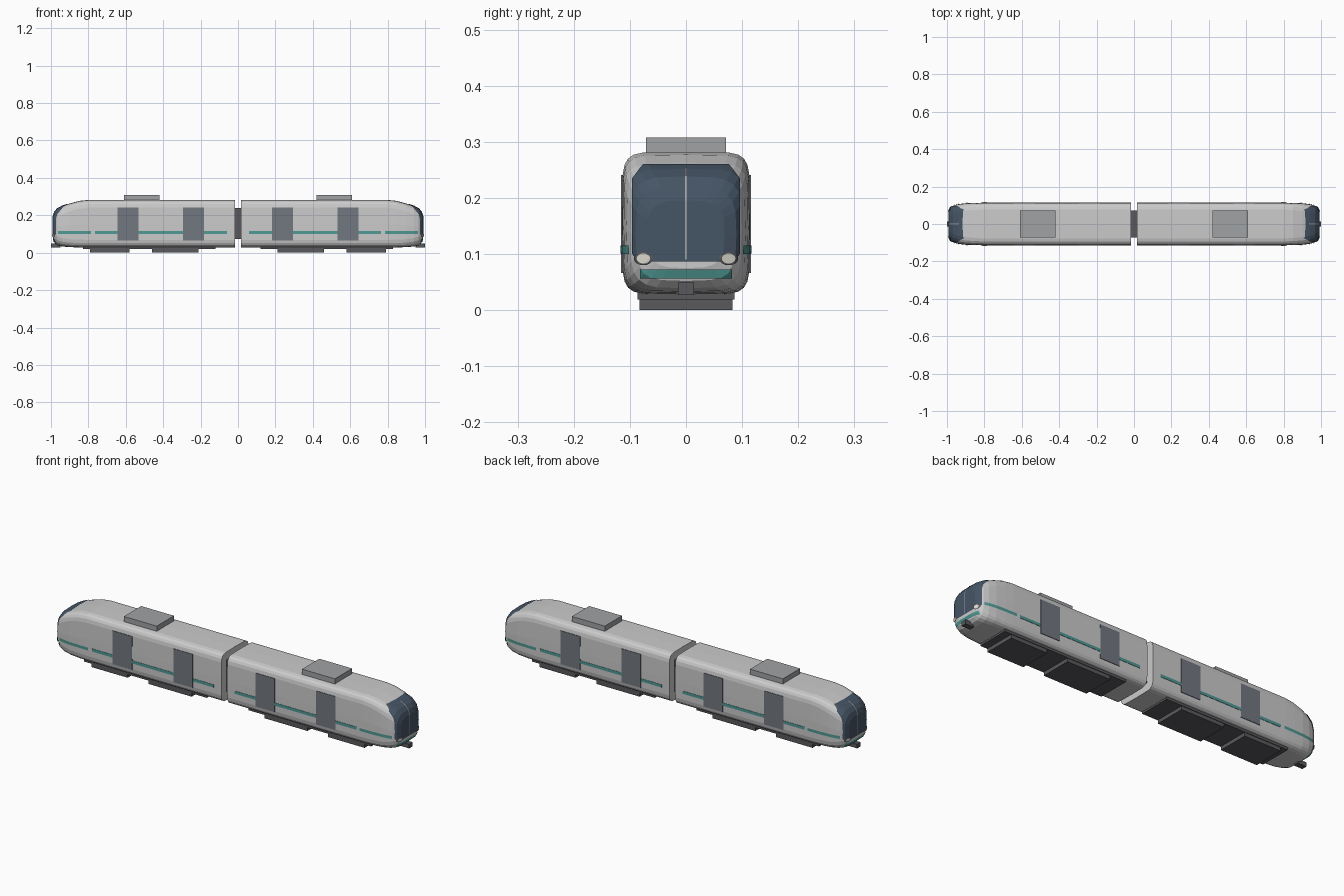
import bpy, bmesh, math
from mathutils import Matrix

if "Cube" in bpy.data.objects:
    bpy.data.objects.remove(bpy.data.objects["Cube"])


def material(name, rgb):
    m = bpy.data.materials.new(name)
    m.diffuse_color = (*rgb, 1)
    m.use_nodes = True
    m.node_tree.nodes["Principled BSDF"].inputs["Base Color"].default_value = m.diffuse_color
    return m


SILVER = material("silver", (0.58, 0.57, 0.55))
GLASS = material("glass", (0.06, 0.09, 0.13))
TEAL = material("teal", (0.08, 0.32, 0.30))
DOOR = material("door", (0.17, 0.19, 0.22))
DARK = material("dark", (0.10, 0.10, 0.11))
ROOF = material("roof", (0.35, 0.36, 0.37))
LAMP = material("lamp", (0.75, 0.74, 0.65))
half = []          # parts of the right-hand car, mirrored at the end


def add(name, bm, mat, mirror=True):
    me = bpy.data.meshes.new(name)
    bmesh.ops.recalc_face_normals(bm, faces=bm.faces)
    bm.to_mesh(me)
    bm.free()
    ob = bpy.data.objects.new(name, me)
    bpy.context.collection.objects.link(ob)
    if mat:
        me.materials.append(mat)
    if mirror:
        half.append(ob)
    return ob


def box(name, x, y, z, mat, mirror=True):
    bm = bmesh.new()
    bmesh.ops.create_cube(bm, size=1)
    for v in bm.verts:
        v.co = [(a + b) / 2 + c * (b - a) for (a, b), c in zip((x, y, z), v.co)]
    return add(name, bm, mat, mirror)


# Car body sections: x, half width, bottom z, top z, squareness
SECTIONS = [(0.017, 0.114, 0.028, 0.282, 7), (0.80, 0.114, 0.028, 0.282, 7),
            (0.85, 0.113, 0.028, 0.277, 6.5), (0.90, 0.111, 0.030, 0.263, 6),
            (0.94, 0.106, 0.033, 0.249, 5), (0.965, 0.099, 0.039, 0.236, 4.2),
            (0.980, 0.088, 0.052, 0.218, 3.8), (0.988, 0.068, 0.075, 0.195, 3.5)]
N = 24


def body_mesh(inflate=0.0):
    bm = bmesh.new()
    rings = []
    for x, w, z0, z1, n in SECTIONS:
        ring = []
        for i in range(N):
            a = 2 * math.pi * i / N
            c, s = math.cos(a), math.sin(a)
            u = math.copysign(abs(c) ** (2 / n), c) if abs(c) > 1e-6 else 0
            v = math.copysign(abs(s) ** (2 / n), s) if abs(s) > 1e-6 else 0
            ring.append(bm.verts.new((x, w * u, (z0 + z1) / 2 + (z1 - z0) / 2 * v)))
        rings.append(ring)
    for a, b in zip(rings, rings[1:]):
        for i in range(N):
            bm.faces.new((a[i], a[(i + 1) % N], b[(i + 1) % N], b[i]))
    bm.faces.new(rings[0])
    bm.faces.new(rings[-1])
    bmesh.ops.recalc_face_normals(bm, faces=bm.faces)
    bm.normal_update()
    for v, d in [(v, v.normal.copy()) for v in bm.verts]:
        v.co += d * inflate
    return bm


def patch(name, outline, x0, x1, inflate, mat, keep):
    """Skin panel: slightly inflated body cut by a y-z outline extruded along x."""
    bm = bmesh.new()
    f = bm.faces.new([bm.verts.new((x0, y, z)) for y, z in outline])
    ext = bmesh.ops.extrude_face_region(bm, geom=[f])["geom"]
    for v in ext:
        if isinstance(v, bmesh.types.BMVert):
            v.co.x = x1
    cutter = add("cutter", bm, None, False)
    cutter.hide_render = True
    ob = add(name, body_mesh(inflate), mat)
    mod = ob.modifiers.new("cut", "BOOLEAN")
    mod.operation, mod.solver, mod.object = "INTERSECT", "EXACT", cutter
    dg = bpy.context.evaluated_depsgraph_get()
    me = bpy.data.meshes.new_from_object(ob.evaluated_get(dg))
    ob.modifiers.clear()
    bm = bmesh.new()
    bm.from_mesh(me)
    bm.normal_update()
    bmesh.ops.delete(bm, geom=[f for f in bm.faces if not keep(f.normal)], context="FACES")
    bm.to_mesh(me)
    bm.free()
    ob.data = me
    me.materials.clear()
    me.materials.append(mat)
    bpy.data.objects.remove(cutter)


def rect(w, z0, z1):
    return [(-w, z0), (w, z0), (w, z1), (-w, z1)]


def oval(cy, cz, ry, rz, n=16):
    return [(cy + ry * math.cos(2 * math.pi * i / n),
             cz + rz * math.sin(2 * math.pi * i / n)) for i in range(n)]


def forward(n):
    return n.x > 0.04


# Body and cab front
add("car_body", body_mesh(), SILVER)
screen = [(-0.085, 0.087), (0.085, 0.087), (0.096, 0.10), (0.096, 0.235),
          (0.077, 0.26), (-0.077, 0.26), (-0.096, 0.235), (-0.096, 0.10)]
patch("windscreen", screen, 0.86, 1.1, 0.003, GLASS, forward)
patch("windscreen_divider", rect(0.002, 0.09, 0.255), 0.9, 1.1, 0.0045, ROOF, forward)
patch("front_stripe", rect(0.082, 0.056, 0.072), 0.9, 1.1, 0.003, TEAL, forward)
patch("cab_side_stripe", rect(0.2, 0.10, 0.115), 0.785, 0.962, 0.003, TEAL,
      lambda n: abs(n.y) > 0.3)
for s in (-1, 1):
    patch("headlamp_rim", oval(s * 0.076, 0.092, 0.017, 0.012), 0.9, 1.1, 0.005, DARK, forward)
    patch("headlamp", oval(s * 0.076, 0.092, 0.012, 0.009), 0.9, 1.1, 0.007, LAMP, forward)
box("coupler", (0.95, 1.0), (-0.014, 0.014), (0.027, 0.049), DARK)

# Doors and side stripes
for s in (-1, 1):
    def side(a, b):
        return tuple(sorted((s * a, s * b)))
    for x in (0.237, 0.588):
        box("door", (x - 0.056, x + 0.056), side(0.108, 0.1155), (0.066, 0.241), DOOR)
    box("side_stripe", (0.06, 0.765), side(0.108, 0.1150), (0.10, 0.115), TEAL)

# Roof unit and underfloor equipment
box("roof_unit", (0.42, 0.61), (-0.071, 0.071), (0.275, 0.308), ROOF)
box("underframe", (0.12, 0.83), (-0.086, 0.086), (0.019, 0.04), DARK)
box("inner_equipment_box", (0.21, 0.46), (-0.083, 0.083), (0.0, 0.03), DARK)
box("bogie_cover", (0.58, 0.79), (-0.083, 0.083), (0.0, 0.03), DARK)

# Second car is a mirror image
for ob in half:
    me = ob.data.copy()
    me.transform(Matrix.Scale(-1, 4, (1, 0, 0)))
    me.flip_normals()
    twin = bpy.data.objects.new(ob.name.split(".")[0] + "_rear", me)
    bpy.context.collection.objects.link(twin)

# Gangway between the cars
box("gangway", (-0.022, 0.022), (-0.072, 0.072), (0.072, 0.24), DARK, False)
